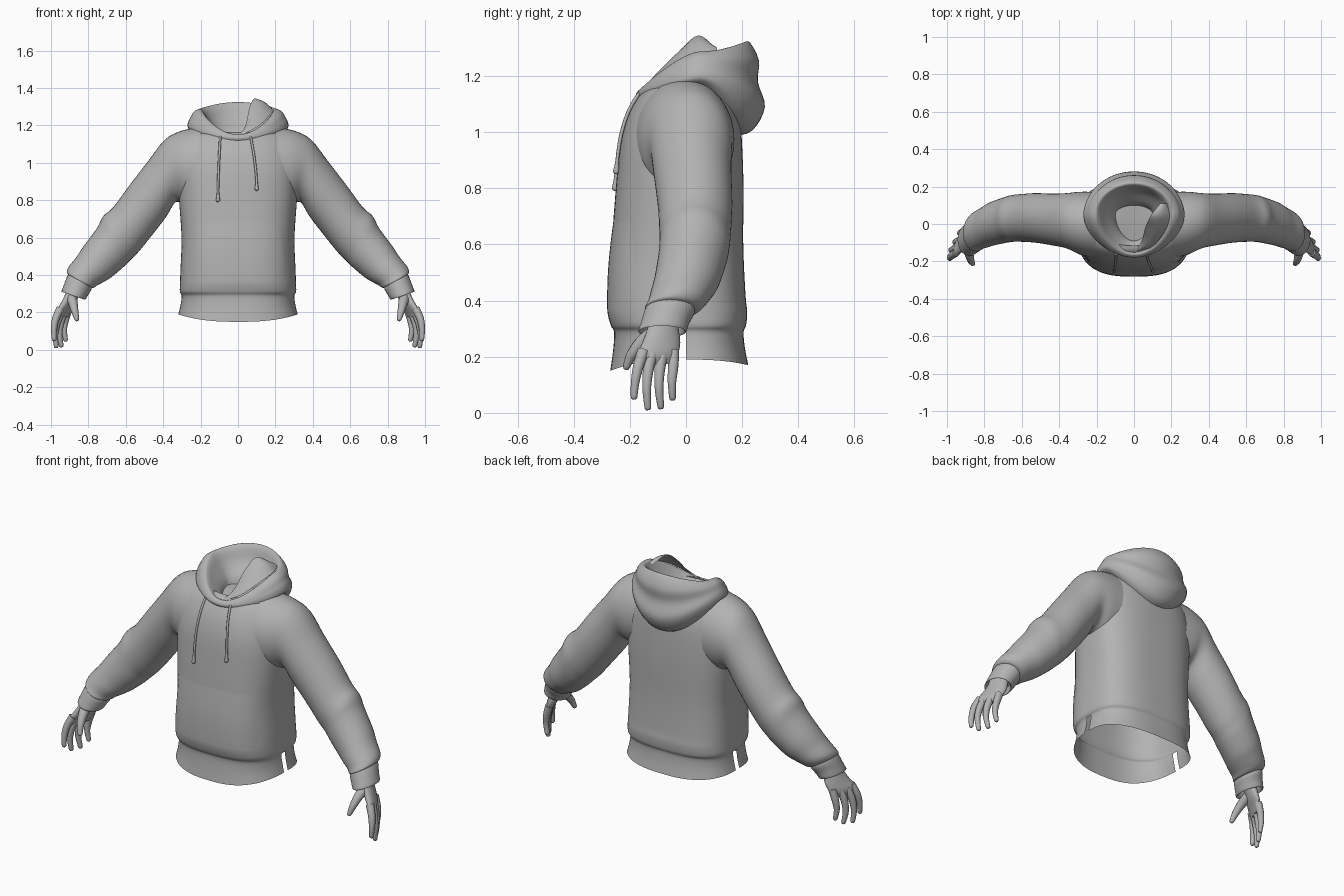
import bpy, bmesh, math
from mathutils import Vector

if "Cube" in bpy.data.objects:
    bpy.data.objects.remove(bpy.data.objects["Cube"])

grey = bpy.data.materials.new("soft_grey")
grey.diffuse_color = (0.45, 0.45, 0.45, 1)
grey.use_nodes = True
grey.node_tree.nodes["Principled BSDF"].inputs["Base Color"].default_value = grey.diffuse_color


def spline(rows, steps):
    """Smoothly interpolate a list of number tuples."""
    out = []
    for i in range(len(rows) - 1):
        a, b, c, d = (rows[max(0, min(len(rows) - 1, i + k))] for k in (-1, 0, 1, 2))
        for s in range(steps):
            t = s / steps
            out.append(tuple(0.5 * (2 * q + (r - p) * t + (2 * p - 5 * q + 4 * r - w) * t * t
                                    + (3 * q - p - 3 * r + w) * t ** 3)
                             for p, q, r, w in zip(a, b, c, d)))
    return out + [tuple(rows[-1])]


def loft(name, rings, closed=True, caps="", mirror=False, skip=None):
    """Skin a list of point rings; skip(ring, segment) leaves a hole."""
    bm = bmesh.new()
    vs = [[bm.verts.new(p) for p in ring] for ring in rings]
    n = len(rings[0])
    for i in range(len(vs) - 1):
        for j in range(n if closed else n - 1):
            if skip and skip(i, j):
                continue
            k = (j + 1) % n
            bm.faces.new((vs[i][j], vs[i][k], vs[i + 1][k], vs[i + 1][j]))
    for end, ring in (("s", vs[0]), ("e", vs[-1])):
        if end in caps:
            mid = sum((v.co for v in ring), Vector()) / n
            c = bm.verts.new(mid)
            for j in range(n):
                bm.faces.new((ring[j], ring[(j + 1) % n], c))
    bmesh.ops.delete(bm, geom=[v for v in bm.verts if not v.link_faces], context="VERTS")
    bmesh.ops.recalc_face_normals(bm, faces=bm.faces)
    me = bpy.data.meshes.new(name)
    bm.to_mesh(me)
    bm.free()
    ob = bpy.data.objects.new(name, me)
    bpy.context.collection.objects.link(ob)
    me.materials.append(grey)
    if mirror:
        ob.modifiers.new("mirror", "MIRROR").use_mirror_merge = False
    bpy.ops.object.select_all(action="DESELECT")
    ob.select_set(True)
    bpy.context.view_layer.objects.active = ob
    bpy.ops.object.shade_smooth_by_angle(angle=math.radians(50))
    return ob


def angles(n):
    return [2 * math.pi * j / n for j in range(n)]


def power(v, e):
    return math.copysign(abs(v) ** e, v)


# Torso profile: height, half width, front y, back y, squareness
body = spline([(0.19, .319, -.27, .222, 2.6), (0.24, .307, -.26, .21, 2.6),
               (0.288, .301, -.256, .205, 2.7), (0.312, .311, -.268, .214, 2.8),
               (0.36, .31, -.28, .218, 2.8), (0.42, .308, -.278, .212, 2.8),
               (0.6, .302, -.265, .204, 2.8), (0.8, .315, -.25, .205, 2.7),
               (0.95, .322, -.235, .2, 2.6), (1.05, .318, -.21, .192, 2.4),
               (1.12, .295, -.175, .17, 2.3), (1.155, .255, -.145, .145, 2.3),
               (1.165, .21, -.115, .12, 2.3)], 4)
rings = []
for z, hx, yf, yb, e in body:
    ring = []
    for a in angles(96):
        c, s = math.cos(a), math.sin(a)
        dip = max(0, (0.288 - z) / 0.098) * (0.04 if s < 0 else 0.02) * s * s
        ring.append((hx * power(c, 2 / e), (yb if s > 0 else -yf) * power(s, 2 / e), z - dip))
    rings.append(ring)


def torso_hole(i, j):
    """Side slits in the hem, and arm holes hidden by the sleeves."""
    p = rings[i][j]
    return (i < 9 and j in (95, 48)) or (.9 < p[2] < 1.1 and abs(p[0]) > .28 and abs(p[1]) < .11)


loft("torso", rings, skip=torso_hole)


def front_y(x, z):
    """Front of the torso at a given x and height."""
    for p, q in zip(body, body[1:]):
        if p[0] <= z <= q[0]:
            t = (z - p[0]) / max(1e-6, q[0] - p[0])
            hx, yf, e = (p[k] + (q[k] - p[k]) * t for k in (1, 2, 4))
            return yf * max(0, 1 - abs(x / hx) ** e) ** (1 / e)
    return body[-1][2]


# Front pocket: thin panel with open sides, fading into the torso at top and bottom
panel = []
for i in range(17):
    z = 0.37 + 0.31 * i / 16
    half = 0.274 - 0.03 * max(0, i - 4) / 12
    panel.append([])
    for j in range(33):
        x = half * (j / 16 - 1)
        lift = 0 if j in (0, 32) else 0.006 * math.sin(math.pi * i / 16)
        panel[-1].append((x, front_y(x, z) - lift, z))
loft("pocket", panel, closed=False)


def tube_rings(rows, n, steps):
    """Rings from rows: upper x, z, lower x, z, front y, back y."""
    out = []
    for ux, uz, lx, lz, yf, yb in spline(rows, steps):
        out.append([((ux + lx) / 2 + (ux - lx) / 2 * math.cos(a),
                     (yf + yb) / 2 + (yb - yf) / 2 * math.sin(a),
                     (uz + lz) / 2 + (uz - lz) / 2 * math.cos(a)) for a in angles(n)])
    return out


# Sleeves flaring into the chest, with soft folds at elbow and wrist
loft("sleeve", tube_rings([
    (.2, 1.19, .24, .76, -.182, .172), (.3, 1.172, .285, .77, -.162, .172),
    (.39, 1.125, .333, .79, -.13, .165), (.48, 1.01, .385, .71, -.115, .162),
    (.58, .88, .47, .6, -.1, .165), (.665, .765, .535, .52, -.095, .16),
    (.72, .715, .575, .48, -.095, .155), (.755, .65, .61, .445, -.1, .145),
    (.825, .555, .675, .39, -.113, .12), (.865, .495, .715, .365, -.125, .095),
    (.905, .445, .752, .345, -.135, .07), (.915, .415, .772, .332, -.146, .046),
    (.905, .4, .79, .335, -.14, .02)], 40, 4), mirror=True)

# Ribbed cuffs, turned in at the opening
loft("cuff", tube_rings([
    (.903, .412, .782, .338, -.142, .03), (.915, .39, .784, .322, -.15, .03),
    (.93, .35, .8, .295, -.16, .012), (.943, .314, .816, .27, -.17, .002),
    (.935, .314, .824, .275, -.162, -.006), (.915, .345, .82, .31, -.145, -.02)], 32, 3),
    caps="e", mirror=True)

# Palms: centre x, y, z, half width, half thickness, turned so the index side is outermost
D, E = Vector((.42, -.907, 0)), Vector((.907, .42, 0))
loft("palm", [[Vector(r[:3]) + D * r[3] * math.cos(a) + E * r[4] * math.sin(a) for a in angles(20)]
              for r in spline([(.872, -.083, .345, .055, .034), (.885, -.082, .3, .06, .032),
                               (.907, -.088, .25, .074, .029), (.93, -.1, .21, .08, .024),
                               (.938, -.104, .175, .07, .015)], 4)], caps="se", mirror=True)


def limb(name, pts, radii, mirror=True, n=10, steps=4):
    """Round tube through points with a rounded tip."""
    rows = spline([(*p, r) for p, r in zip(pts, radii)], steps)
    p, q = Vector(rows[-2][:3]), Vector(rows[-1][:3])
    tip, r = (q - p).normalized(), rows[-1][3]
    rows += [(*(q + tip * r * a), r * b) for a, b in ((.45, .87), (.8, .55))]
    out = []
    for i, row in enumerate(rows):
        d = Vector(rows[min(i + 1, len(rows) - 1)][:3]) - Vector(rows[max(i - 1, 0)][:3])
        u = d.cross(Vector((0, 1, 0))).normalized()
        v = d.cross(u).normalized()
        out.append([Vector(row[:3]) + (u * math.cos(a) + v * math.sin(a)) * row[3]
                    for a in angles(n)])
    loft(name, out, caps="se", mirror=mirror)


# Fingers and thumbs
for name, pts in {
    "index_finger": [(.95, -.152, .22), (.975, -.17, .165), (.984, -.181, .11), (.983, -.185, .058)],
    "middle_finger": [(.942, -.122, .21), (.966, -.135, .15), (.977, -.14, .085), (.972, -.136, .02)],
    "ring_finger": [(.925, -.085, .21), (.947, -.094, .15), (.955, -.096, .085), (.945, -.09, .024)],
    "little_finger": [(.905, -.045, .22), (.922, -.046, .165), (.93, -.05, .11), (.922, -.048, .055)],
}.items():
    limb(name, pts, (.022, .0195, .016, .0125))
limb("thumb", [(.892, -.11, .285), (.882, -.158, .25), (.872, -.195, .205), (.862, -.212, .165)],
     (.03, .025, .019, .013))

# Hood: half width, front y, back y, then height at front, side and back
hood = spline([(.235, -.14, .16, 1.1, 1.165, .985), (.268, -.168, .235, 1.112, 1.19, 1.005),
               (.266, -.178, .281, 1.127, 1.22, 1.09), (.252, -.178, .256, 1.137, 1.247, 1.18),
               (.236, -.172, .26, 1.146, 1.273, 1.255), (.207, -.163, .225, 1.152, 1.288, 1.322),
               (.185, -.148, .2, 1.148, 1.272, 1.305), (.155, -.125, .172, 1.138, 1.225, 1.235),
               (.115, -.1, .115, 1.12, 1.165, 1.17), (.1, -.09, .1, 1.105, 1.13, 1.13)], 4)
rings = []
for hx, yf, yb, zf, zm, zb in hood:
    ring = []
    for a in angles(64):
        c, s = math.cos(a), math.sin(a)
        f, b = max(-s, 0) ** 1.5, max(s, 0) ** 1.8
        y = 0.05 + ((yb - 0.05) * s if s > 0 else (0.05 - yf) * s)
        ring.append((hx * c * (1 - .1 * f), y, zf * f + zb * b + zm * (1 - f - b)))
    rings.append(ring)
loft("hood", rings, caps="e")

# Folded lining flap rising to a point inside the hood opening
outer = spline([(.01, -.15, 1.145), (.1, -.12, 1.19), (.165, -.04, 1.25),
                (.19, .04, 1.28), (.175, .11, 1.285)], 5)
inner = spline([(.02, -.13, 1.155), (.045, -.08, 1.215), (.06, -.02, 1.29),
                (.09, .045, 1.345), (.14, .11, 1.295)], 5)
loft("hood_flap", [[tuple(o + (i - o) * t + (0, 0, .012 * math.sin(math.pi * t))[k]
                          for k, (o, i) in enumerate(zip(p, q)))
                    for t in (0, .2, .4, .6, .8, 1)] for p, q in zip(outer, inner)], closed=False)

# Drawstrings with thicker tips
for name, x0, x1, low in (("left_drawstring", -.095, -.107, .8), ("right_drawstring", .068, .1, .86)):
    pts, radii = [], []
    for i in range(9):
        t = i / 8
        x, z = x0 + (x1 - x0) * math.sin(t * math.pi / 2), 1.14 + (low - 1.14) * t
        pts.append((x, front_y(x, z) - 0.008, z))
        radii.append(.0065 if i < 8 else .011)
    limb(name, pts, radii, mirror=False, n=8, steps=3)
